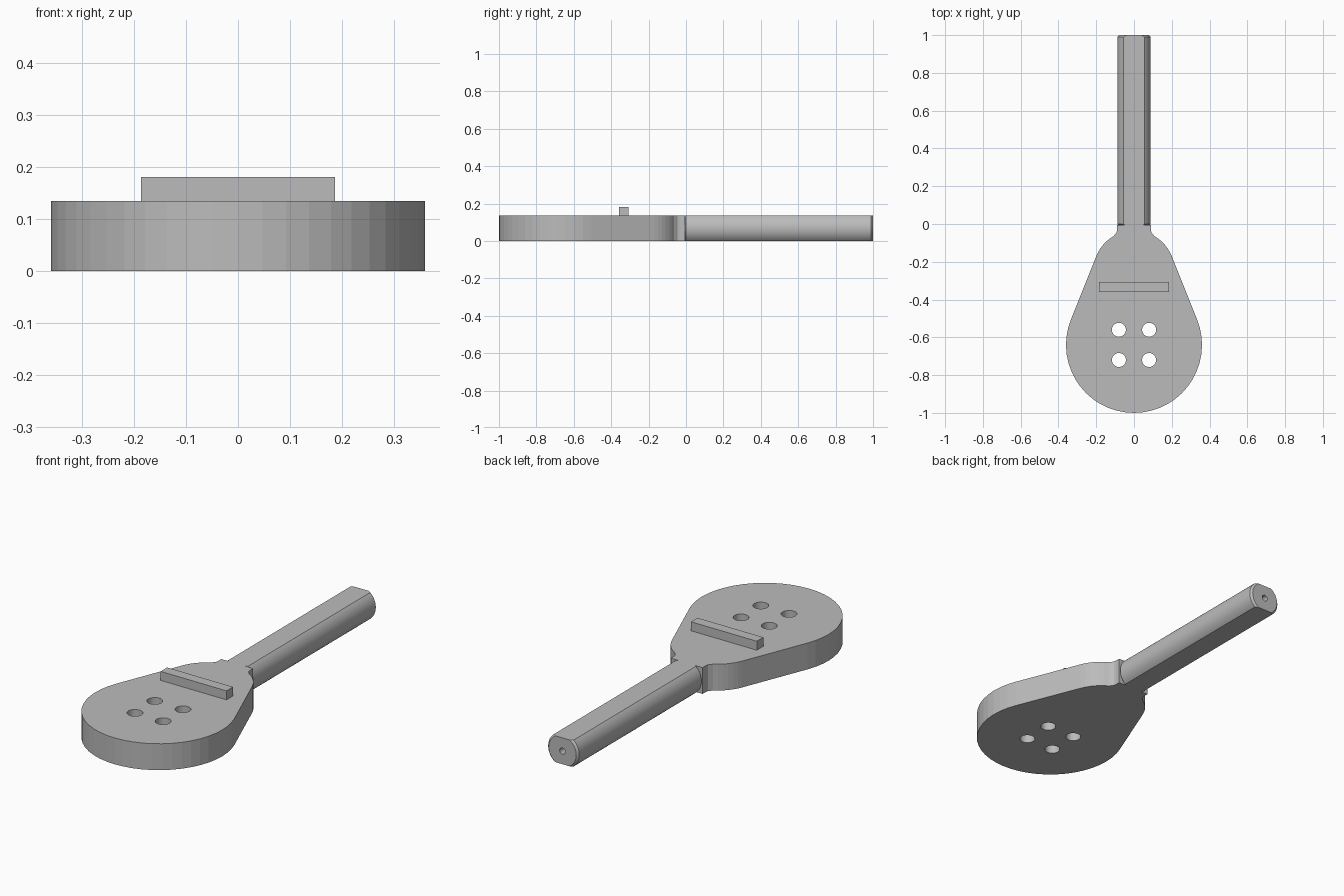
import bpy, bmesh
from math import sin, cos, asin, pi, radians

if "Cube" in bpy.data.objects:
    bpy.data.objects.remove(bpy.data.objects["Cube"])

THICK = 0.135
MID = THICK / 2

grey = bpy.data.materials.new("plain_grey")
grey.use_nodes = True
grey.diffuse_color = (0.5, 0.5, 0.5, 1)
grey.node_tree.nodes["Principled BSDF"].inputs["Base Color"].default_value = (0.5, 0.5, 0.5, 1)


def arc(cx, cy, r, start, end, n):
    """Points along an arc, angles in degrees."""
    angles = [radians(start + (end - start) * i / n) for i in range(n + 1)]
    return [(cx + r * cos(a), cy + r * sin(a)) for a in angles]


def finish(name, bm):
    bmesh.ops.recalc_face_normals(bm, faces=bm.faces)
    mesh = bpy.data.meshes.new(name)
    bm.to_mesh(mesh)
    bm.free()
    mesh.materials.append(grey)
    obj = bpy.data.objects.new(name, mesh)
    bpy.context.collection.objects.link(obj)
    return obj


def plate(name, loops):
    """Extruded flat plate; loops after the first are holes."""
    curve = bpy.data.curves.new(name, "CURVE")
    curve.dimensions = "2D"
    curve.fill_mode = "BOTH"
    curve.extrude = MID
    for loop in loops:
        spline = curve.splines.new("POLY")
        spline.points.add(len(loop) - 1)
        for point, (x, y) in zip(spline.points, loop):
            point.co = (x, y, 0, 1)
        spline.use_cyclic_u = True
    helper = bpy.data.objects.new(name + "_outline", curve)
    bpy.context.collection.objects.link(helper)
    bpy.context.view_layer.update()
    bm = bmesh.new()
    bm.from_mesh(helper.to_mesh())
    helper.to_mesh_clear()
    bpy.data.objects.remove(helper)
    bmesh.ops.remove_doubles(bm, verts=bm.verts, dist=0.0001)
    bmesh.ops.translate(bm, verts=bm.verts, vec=(0, 0, MID))
    for face in bm.faces:
        face.smooth = False
    return finish(name, bm)


# Teardrop head: large and small arcs joined by tangents, then the neck
tangent = 21.8
right = arc(0, -0.64, 0.36, -90, tangent, 15)
right += arc(0, -0.25, 0.215, tangent, 60, 6)
right += [(0.099, -0.053), (0.092, -0.045), (0.09, -0.03), (0.09, -0.006)]
outline = right + [(-x, y) for x, y in reversed(right[1:])]
holes = [arc(x, y, 0.037, 0, 348.75, 31) for x in (-0.08, 0.08) for y in (-0.56, -0.72)]
plate("head", [outline] + holes)

# Raised cross bar
bm = bmesh.new()
bmesh.ops.create_cube(bm, size=1)
for v in bm.verts:
    v.co = (v.co.x * 0.373, -0.333 + v.co.y * 0.053, 0.155 + v.co.z * 0.052)
finish("cross_bar", bm)

# Handle: round bar with flats, chamfered ends and a blind bore
bm = bmesh.new()


def section(y, r, half_height):
    a = asin(min(1, half_height / r))
    n = 16
    side = [-a + 2 * a * i / n for i in range(n + 1)]
    angles = side + [pi + t for t in side]
    return [bm.verts.new((r * cos(t), y, MID + r * sin(t))) for t in angles]


rings = [section(*s) for s in (
    (-0.012, 0.076, MID), (0, 0.088, MID), (0.99, 0.088, MID),
    (1, 0.078, MID), (1, 0.016, 0.0158), (0.9, 0.016, 0.0158))]
for a, b in zip(rings, rings[1:]):
    for i in range(len(a)):
        j = (i + 1) % len(a)
        bm.faces.new((a[i], a[j], b[j], b[i]))
bm.faces.new(rings[0])
bm.faces.new(rings[-1])
handle = finish("handle", bm)
bpy.ops.object.select_all(action="DESELECT")
handle.select_set(True)
bpy.context.view_layer.objects.active = handle
bpy.ops.object.shade_smooth_by_angle(angle=radians(25))
